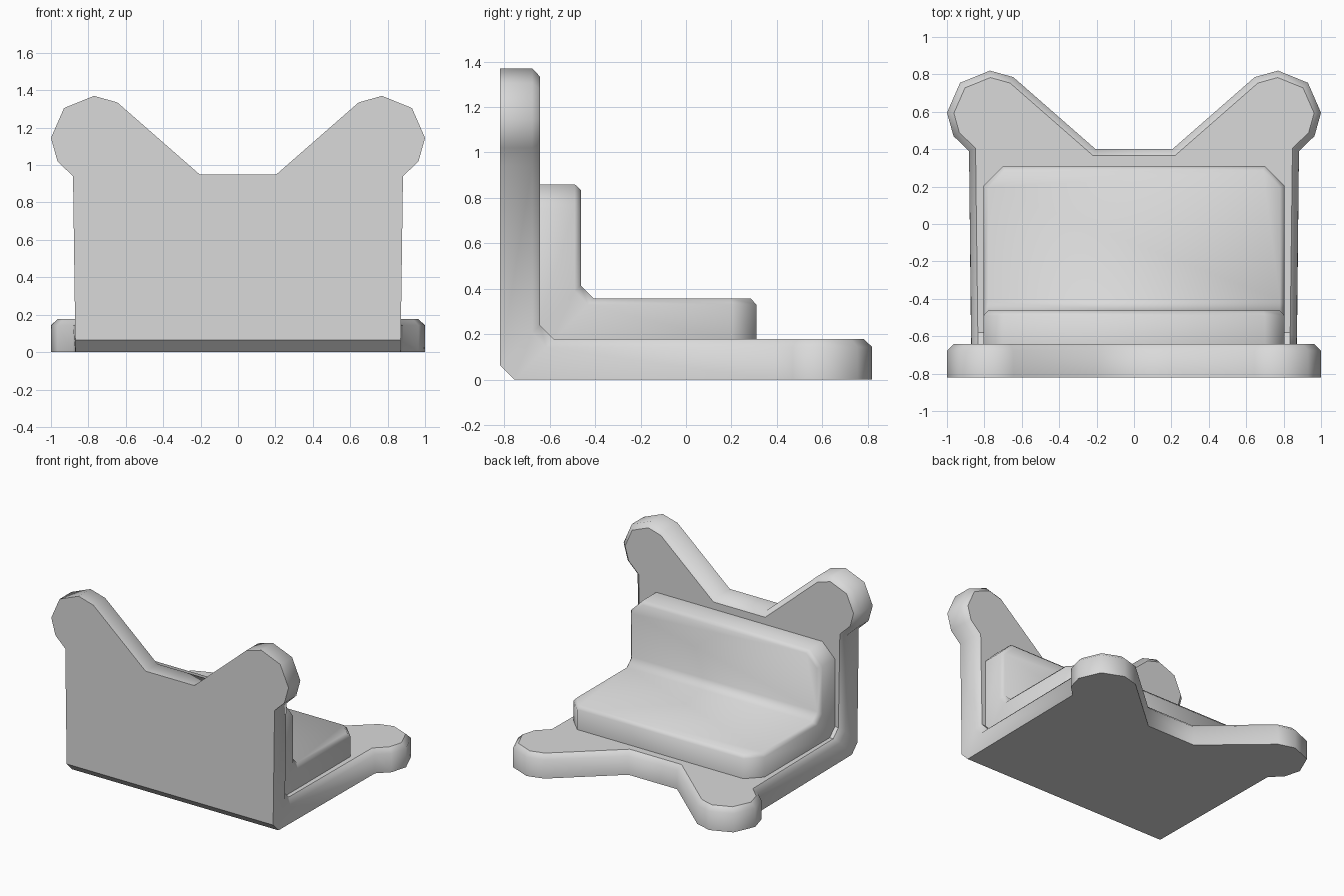
import bpy
import bmesh
from mathutils import Vector

cube = bpy.data.objects.get("Cube")
if cube:
    bpy.data.objects.remove(cube, do_unlink=True)

FRONT = -0.82      # outer face of the upright panel
FOOT_EXTRA = 0.27  # the floor panel is this much longer than the upright one

grey = bpy.data.materials.new("light_grey")
grey.use_nodes = True
colour = (0.7, 0.7, 0.7, 1)
grey.diffuse_color = colour
grey.node_tree.nodes["Principled BSDF"].inputs["Base Color"].default_value = colour


def inset(points, amount):
    """Offset an open outline to its left with mitred corners."""
    pts = [Vector(p) for p in points]
    normals = []
    for a, b in zip(pts, pts[1:]):
        d = (b - a).normalized()
        normals.append(Vector((-d.y, d.x)))
    result = []
    for i, p in enumerate(pts):
        n1 = normals[max(i - 1, 0)]
        n2 = normals[min(i, len(normals) - 1)]
        result.append(p + (n1 + n2) * amount / (1 + n1.dot(n2)))
    return result


def corner(depth):
    """Distance of the chamfered fold from the outer corner."""
    return 0.065 + depth * 0.98


def folded_slab(name, half, layers, flat_top):
    """One outline on the upright and the floor, joined at a chamfered fold."""
    outline = half + [(-x, t) for x, t in reversed(half)]
    n = len(outline)
    bm = bmesh.new()
    rings = []
    for depth, amount in layers:
        pts = inset(outline, amount)
        c = corner(depth)
        up, floor = [], []
        for i, (x, t) in enumerate(pts):
            end = i in (0, n - 1)
            up.append((x, FRONT + depth, c if end else t))
            floor.append((x, FRONT + (c if end else t + FOOT_EXTRA), depth))
        rings.append([bm.verts.new(p) for p in up + floor[::-1]])

    # rim between the layers
    for low, high in zip(rings, rings[1:]):
        for i in range(2 * n):
            j = (i + 1) % (2 * n)
            bm.faces.new((low[i], low[j], high[j], high[i])).smooth = True

    # upright face, fold strip and floor face on both sides
    for ring, smooth in ((rings[0], False), (rings[-1], not flat_top)):
        for loop in (ring[:n], ring[n:], (ring[n - 1], ring[n], ring[-1], ring[0])):
            bm.faces.new(loop).smooth = smooth

    bmesh.ops.recalc_face_normals(bm, faces=bm.faces)
    mesh = bpy.data.meshes.new(name)
    bm.to_mesh(mesh)
    bm.free()
    mesh.materials.append(grey)
    obj = bpy.data.objects.new(name, mesh)
    bpy.context.collection.objects.link(obj)
    return obj


# Frame: two eared panels meeting at the front lower edge
ear = [(0.87, 0.0), (0.882, 0.94), (0.965, 1.02), (1.0, 1.145), (0.93, 1.305),
       (0.77, 1.37), (0.645, 1.335), (0.205, 0.95)]
folded_slab("eared_frame", ear, [(0, 0), (0.143, 0), (0.178, 0.035)], True)

# Pad: thick folded cushion with cut corners
pad = [(0.805, 0.0), (0.805, 0.755), (0.70, 0.86)]
folded_slab("folded_pad", pad, [(0.17, 0), (0.33, 0), (0.357, 0.025)], False)
